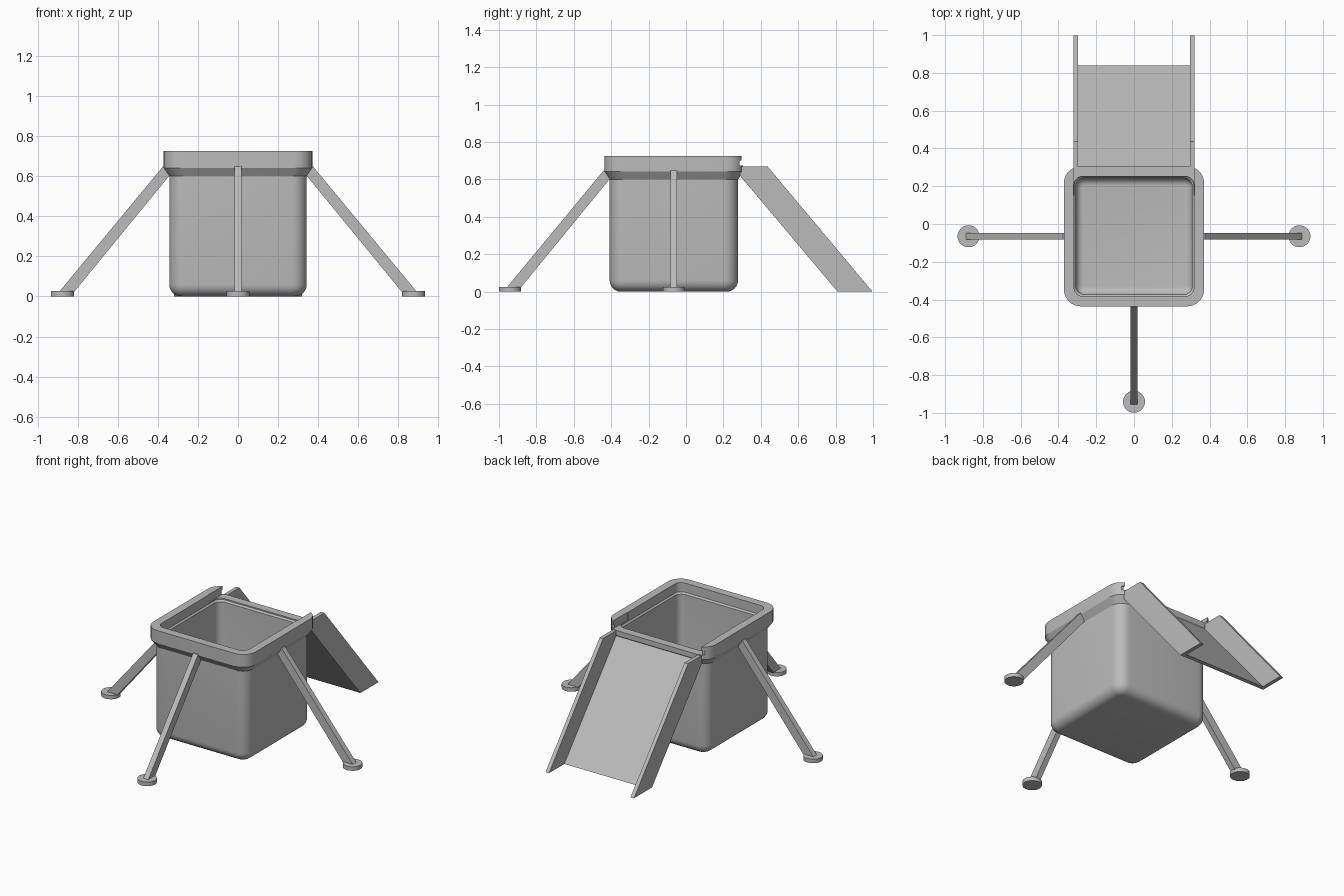
import bpy, bmesh, math
from mathutils import Matrix, Vector

if "Cube" in bpy.data.objects:
    bpy.data.objects.remove(bpy.data.objects["Cube"], do_unlink=True)

CENTRE_Y = -0.065

grey = bpy.data.materials.new("plain_grey")
grey.use_nodes = True
grey.diffuse_color = (0.5, 0.5, 0.5, 1)
grey.node_tree.nodes["Principled BSDF"].inputs["Base Color"].default_value = (0.5, 0.5, 0.5, 1)


def finish(name, bm, smooth=False):
    bmesh.ops.recalc_face_normals(bm, faces=bm.faces)
    mesh = bpy.data.meshes.new(name)
    bm.to_mesh(mesh)
    bm.free()
    mesh.materials.append(grey)
    obj = bpy.data.objects.new(name, mesh)
    bpy.context.collection.objects.link(obj)
    if smooth:
        shade(obj)
    return obj


def shade(obj):
    bpy.ops.object.select_all(action='DESELECT')
    obj.select_set(True)
    bpy.context.view_layer.objects.active = obj
    bpy.ops.object.shade_smooth_by_angle(angle=math.radians(30))


def prism(name, profile, width, matrix):
    """Extrude a side profile (along, up) by width, centred across."""
    bm = bmesh.new()
    face = bm.faces.new([bm.verts.new((a, -width / 2, z)) for a, z in profile])
    extruded = bmesh.ops.extrude_face_region(bm, geom=[face])["geom"]
    bmesh.ops.translate(bm, vec=(0, width, 0),
                        verts=[v for v in extruded if isinstance(v, bmesh.types.BMVert)])
    bmesh.ops.transform(bm, matrix=matrix, verts=bm.verts)
    return finish(name, bm)


def box(name, low, high):
    low, high = Vector(low), Vector(high)
    bm = bmesh.new()
    bmesh.ops.create_cube(bm, size=1, matrix=Matrix.Translation((low + high) / 2)
                          @ Matrix.Diagonal((*(high - low), 1)))
    return finish(name, bm)


def rounded_ring(bm, half, radius, z, steps=8):
    ring = []
    for quarter in range(4):
        turn = quarter * math.pi / 2
        corner = math.pi / 4 + turn
        reach = (half - radius) * math.sqrt(2)
        for i in range(steps + 1):
            a = turn + i / steps * math.pi / 2
            ring.append(bm.verts.new((reach * math.cos(corner) + radius * math.cos(a),
                                      reach * math.sin(corner) + radius * math.sin(a) + CENTRE_Y, z)))
    return ring


def fillet(half, radius, floor, bend, steps=6):
    """Sections curving from a flat floor up into a wall."""
    rows = []
    for i in range(steps + 1):
        a = i / steps * math.pi / 2
        inset = bend * (1 - math.sin(a))
        rows.append((half - inset, radius - inset, floor + bend * (1 - math.cos(a))))
    return rows


# Hollow tub with flared rim and inner ledge
sections = fillet(0.343, 0.075, 0.0, 0.06)
sections += [(0.343, 0.075, 0.6), (0.371, 0.09, 0.642), (0.371, 0.09, 0.725),
             (0.317, 0.045, 0.725), (0.317, 0.045, 0.665), (0.308, 0.045, 0.655)]
sections += reversed(fillet(0.308, 0.045, 0.03, 0.04))
bm = bmesh.new()
rings = [rounded_ring(bm, *s) for s in sections]
for lower, upper in zip(rings, rings[1:]):
    for i in range(len(lower)):
        j = (i + 1) % len(lower)
        bm.faces.new((lower[i], lower[j], upper[j], upper[i]))
bm.faces.new(rings[0])
bm.faces.new(rings[-1])
tub = finish("tub", bm)

# Exit opening and hook slot in the back of the rim
cutters = [box("exit_cutter", (-0.32, 0.15, 0.673), (0.32, 0.5, 0.8)),
           box("slot_cutter", (-0.5, 0.286, 0.673), (0.5, 0.5, 0.7))]
for cutter in cutters:
    cut = tub.modifiers.new(cutter.name, 'BOOLEAN')
    cut.operation = 'DIFFERENCE'
    cut.solver = 'EXACT'
    cut.object = cutter
    bpy.context.view_layer.objects.active = tub
    bpy.ops.object.modifier_apply(modifier=cut.name)
for cutter in cutters:
    bpy.data.objects.remove(cutter, do_unlink=True)
shade(tub)

# Three slanted legs with round feet
leg_profile = [(0.335, 0.612), (0.335, 0.648), (0.375, 0.648), (0.895, 0.02), (0.82, 0.02)]
for side, angle in (("left", 0), ("front", -90), ("right", 180)):
    place = Matrix.Translation((0, CENTRE_Y, 0)) @ Matrix.Rotation(math.radians(angle), 4, 'Z')
    prism(side + "_leg", leg_profile, 0.036, place)
    bm = bmesh.new()
    bmesh.ops.create_cone(bm, cap_ends=True, segments=32, radius1=0.058, radius2=0.058,
                          depth=0.026, matrix=place @ Matrix.Translation((0.876, 0, 0.013)))
    finish(side + "_foot", bm, smooth=True)

# Ramp with a side wall on each edge
along_y = Matrix.Rotation(math.pi / 2, 4, 'Z')
wall_profile = [(0.29, 0.618), (0.29, 0.668), (0.437, 0.668), (0.997, 0), (0.81, 0)]
for side, x in (("left", 0.308), ("right", -0.308)):
    prism(side + "_ramp_wall", wall_profile, 0.025, Matrix.Translation((x, 0, 0)) @ along_y)
prism("ramp_floor", [(0.288, 0.62), (0.288, 0.65), (0.838, 0), (0.811, 0)], 0.6, along_y)
